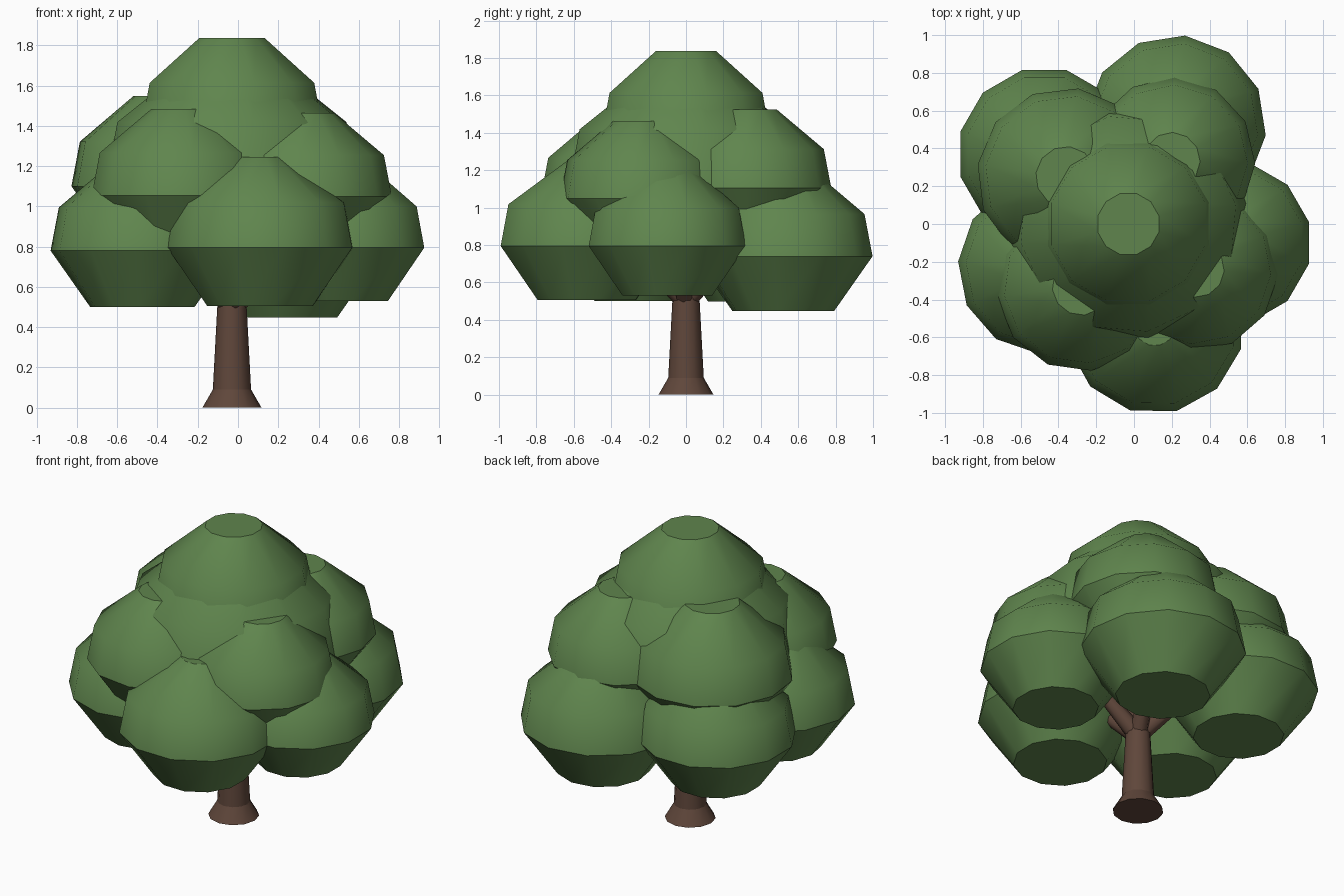
import bpy, bmesh
from math import sin, cos, radians, tau
from mathutils import Vector

cube = bpy.data.objects.get("Cube")
if cube:
    bpy.data.objects.remove(cube)


def material(name, rgb):
    m = bpy.data.materials.new(name)
    m.use_nodes = True
    m.diffuse_color = (*rgb, 1)
    m.node_tree.nodes["Principled BSDF"].inputs["Base Color"].default_value = (*rgb, 1)
    return m


LEAF = material("leaf green", (0.115, 0.235, 0.075))
BARK = material("bark brown", (0.115, 0.062, 0.043))


def lathe(name, profile, mat, sides=12, phase=0.0, sharp_rows=()):
    """Spin (radius, height) rows into a closed solid; the given rows keep a hard edge."""
    bm = bmesh.new()
    rows = []
    for r, z in profile:
        angles = [radians(phase) + tau * i / sides for i in range(sides)]
        rows.append([bm.verts.new((r * cos(a), r * sin(a), z)) for a in angles])
    for low, high in zip(rows, rows[1:]):
        for i in range(sides):
            j = (i + 1) % sides
            bm.faces.new((low[i], low[j], high[j], high[i]))
    bm.faces.new(rows[0][::-1])
    bm.faces.new(rows[-1])
    for f in bm.faces:
        f.smooth = True
    for k in sharp_rows:
        for i in range(sides):
            bm.edges.get((rows[k][i], rows[k][(i + 1) % sides])).smooth = False
    mesh = bpy.data.meshes.new(name)
    bm.to_mesh(mesh)
    bm.free()
    mesh.materials.append(mat)
    obj = bpy.data.objects.new(name, mesh)
    bpy.context.collection.objects.link(obj)
    return obj


def clump(name, x, y, z, r, phase, top=0.34):
    """Leaf clump: flat base, wide rim at height z, rounded shoulder, flat cap."""
    profile = [(0.57 * r, -0.61 * r), (r, 0), (0.91 * r, 0.47 * r), (top * r, 0.95 * r)]
    obj = lathe(name, profile, LEAF, phase=phase, sharp_rows=(0, 1, 3))
    obj.location = (x, y, z)
    return obj


# Lower tier of leaf clumps
lower = [
    clump("lower_front_clump", 0.11, -0.53, 0.795, 0.475, 14, 0.24),
    clump("lower_left_clump", 0.505, -0.10, 0.795, 0.435, 15),
    clump("lower_back_clump", 0.22, 0.52, 0.74, 0.48, 24),
    clump("lower_back_right_clump", -0.475, 0.37, 0.78, 0.46, 15),
    clump("lower_right_clump", -0.475, -0.23, 0.78, 0.457, 26),
]

# Middle tier, core and crown
clump("middle_front_right_clump", -0.28, -0.33, 1.055, 0.45, 7)
clump("middle_left_clump", 0.33, -0.24, 1.05, 0.435, 26)
clump("middle_back_clump", 0.20, 0.335, 1.105, 0.442, 28)
clump("middle_back_right_clump", -0.36, 0.25, 1.10, 0.472, 22)
clump("core_clump", -0.03, 0.0, 1.12, 0.635, 10, 0.3)
clump("crown_clump", -0.03, 0.0, 1.395, 0.465, 15, 0.36)

# Trunk with flared root
BASE = Vector((-0.03, 0, 0))
trunk = lathe("trunk", [(0.147, 0), (0.095, 0.09), (0.073, 0.5), (0.06, 0.8)],
              BARK, sharp_rows=(0, 1, 3))
trunk.location = BASE

# Branches reaching into the lower clumps
for i, target in enumerate(lower):
    start = BASE + Vector((0, 0, 0.5))
    out = (target.location - BASE) * Vector((1, 1, 0))
    direction = out.normalized() * 0.32 + Vector((0, 0, 0.3))
    branch = lathe(f"branch_{i + 1}", [(0.055, 0), (0.035, direction.length)],
                   BARK, sides=8, sharp_rows=(0, 1))
    branch.location = start
    branch.rotation_euler = direction.to_track_quat("Z", "Y").to_euler()
